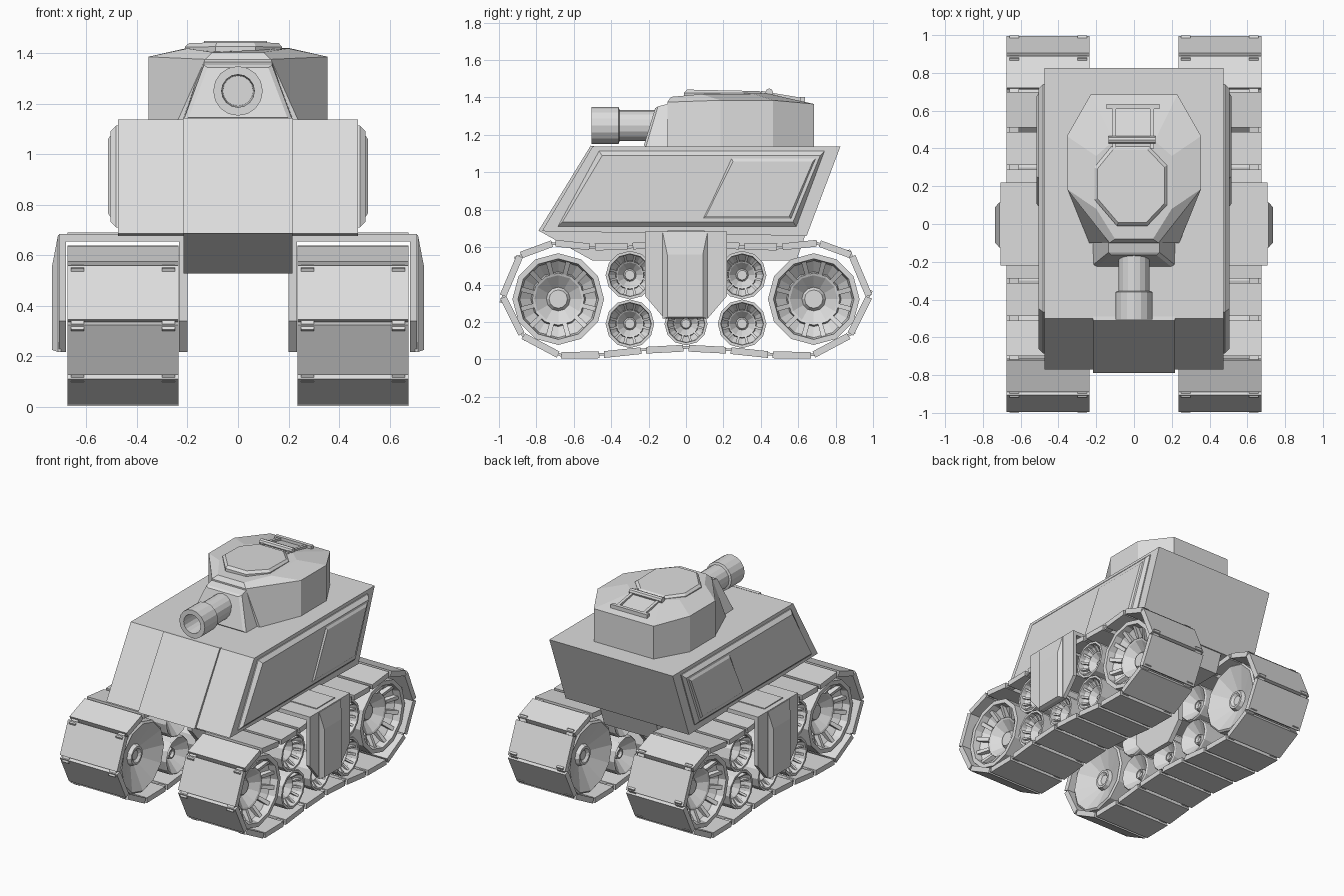
import bpy, bmesh, math
from mathutils import Vector

if "Cube" in bpy.data.objects:
    bpy.data.objects.remove(bpy.data.objects["Cube"])

grey = bpy.data.materials.new("light grey")
grey.diffuse_color = (0.72, 0.72, 0.72, 1)
grey.use_nodes = True
grey.node_tree.nodes["Principled BSDF"].inputs["Base Color"].default_value = grey.diffuse_color


def part(name, shells, mirror=False):
    """Each shell is a list of rings with equal point counts, skinned and capped."""
    bm = bmesh.new()
    for rings in shells:
        vs = [[bm.verts.new(p) for p in ring] for ring in rings]
        n = len(vs[0])
        for a, b in zip(vs, vs[1:]):
            for i in range(n):
                j = (i + 1) % n
                bm.faces.new((a[i], a[j], b[j], b[i]))
        bm.faces.new(vs[0])
        bm.faces.new(vs[-1])
    bmesh.ops.recalc_face_normals(bm, faces=bm.faces[:])
    me = bpy.data.meshes.new(name)
    bm.to_mesh(me)
    bm.free()
    me.materials.append(grey)
    ob = bpy.data.objects.new(name, me)
    bpy.context.collection.objects.link(ob)
    if mirror:
        ob.modifiers.new("Mirror", 'MIRROR')
    return ob


def side(profile, x):
    return [(x, y, z) for y, z in profile]


def prism(profile, x0, x1):
    return [side(profile, x0), side(profile, x1)]


def box(x0, x1, y0, y1, z0, z1):
    return prism([(y0, z0), (y1, z0), (y1, z1), (y0, z1)], x0, x1)


def sym(half):
    """Close a left-right symmetric ring from its +x half."""
    return half + [(-x, y, z) for x, y, z in reversed(half)]


def inset(profile, d):
    cy = sum(p[0] for p in profile) / len(profile)
    cz = sum(p[1] for p in profile) / len(profile)
    hy = max(abs(p[0] - cy) for p in profile)
    hz = max(abs(p[1] - cz) for p in profile)
    return [(cy + (y - cy) * (1 - d / hy), cz + (z - cz) * (1 - d / hz)) for y, z in profile]


# Hull, centre nose strip and keel
part("hull", [prism([(-.77, .685), (-.50, 1.137), (.825, 1.137), (.645, .66)], -.475, .475)])
part("nose_strip", [prism([(-.79, .685), (-.51, 1.142), (-.49, 1.139), (-.65, .69)], -.217, .217)])
part("keel", [prism([(-.788, .688), (-.5, .528), (.59, .528), (.64, .67), (.4, .75), (-.6, .75)],
                    -.216, .216)])

# Raised side armour with the rear door
armour = [(-.685, .71), (-.465, 1.113), (.74, 1.113), (.59, .71)]
part("side_armour", [[side(armour, .47), side(armour, .482), side(inset(armour, .024), .505)]], True)
door = [(.085, .745), (.24, 1.08), (.70, 1.08), (.565, .745)]
part("side_door", [[side(door, .50), side(inset(door, .022), .515)]], True)

# Turret body with sloped roof
part("turret", [[
    sym([(.24, -.10, 1.13), (.355, .185, 1.13), (.355, .465, 1.13), (.23, .685, 1.13)]),
    sym([(.13, -.10, 1.375), (.355, .185, 1.385), (.355, .465, 1.385), (.23, .685, 1.365)]),
    sym([(.10, -.08, 1.403), (.20, .08, 1.418), (.20, .36, 1.42), (.11, .44, 1.42)])]])

# Gun mantlet with a raised front face
part("mantlet", [[
    [(-.22, -.02, 1.135), (.22, -.02, 1.135), (.135, -.02, 1.385), (-.135, -.02, 1.385)],
    [(-.215, -.215, 1.135), (.215, -.215, 1.135), (.135, -.15, 1.352), (-.135, -.15, 1.352)],
    [(-.195, -.225, 1.145), (.195, -.225, 1.145), (.12, -.165, 1.342), (-.12, -.165, 1.342)]]])

# Gun barrel with muzzle collar and open bore
def circle_y(r, y, n=16):
    return [(r * math.cos(2 * math.pi * i / n), y, 1.25 + r * math.sin(2 * math.pi * i / n))
            for i in range(n)]

part("gun", [[circle_y(r, y) for r, y in
              [(.083, -.1), (.083, -.355), (.098, -.36), (.098, -.505), (.065, -.505), (.06, -.3)]]])

# Roof hatch, its hinge arms and cross bars
def hatch_ring(s, z0, z1):
    pts = [(.09, .41), (.185, .31), (.185, .10), (.08, -.01),
           (-.08, -.01), (-.2, .13), (-.2, .30), (-.11, .41)]
    return [(x * s - .01, .2 + (y - .2) * s, z0 + (z1 - z0) * (y + .01) / .42) for x, y in pts]

part("hatch", [[hatch_ring(1, 1.395, 1.405), hatch_ring(1, 1.425, 1.422), hatch_ring(.92, 1.442, 1.434)]])
arm = [(.40, 1.41), (.40, 1.435), (.62, 1.398), (.62, 1.375)]
part("hatch_hinge", [
    prism(arm, -.115, -.095), prism(arm, .085, .105),
    box(-.145, .135, .61, .635, 1.372, 1.402),
    [[(x, .445 + .02 * math.cos(a * math.pi / 4), 1.428 + .02 * math.sin(a * math.pi / 4))
      for a in range(8)] for x in (-.135, .115)]])

# Track links laid along a closed path (outer surface), front half mirrored from the rear
rear = [(.10, .638), (.30, .622), (.50, .618), (.71, .64), (.90, .57), (1.0, .335),
        (.89, .115), (.68, .003), (.45, .006), (.225, .03)]
path = rear + [(0, .042)] + [(-y, z) for y, z in reversed(rear)]
links = []
for a, b in zip(path, path[1:] + path[:1]):
    a, b = Vector(a), Vector(b)
    d = (b - a).normalized()
    n = Vector((d.y, -d.x)) * .036
    a2, b2 = a + d * .012, b - d * .012
    taper = d * .003
    links.append(prism([a2, b2, b2 + n - taper, a2 + n + taper], .235, .675))
    # Hinge bars across the joint, near both edges
    c = a + n * .6
    w = d * .026
    for x0, x1 in ((.25, .30), (.61, .66)):
        links.append(prism([c - w - n * .2, c + w - n * .2, c + w + n * .2, c - w + n * .2], x0, x1))
part("track", links, True)

# Wheels: deep turned dish with twelve sloping spokes
def wheel(name, cy, cz, r, n=12):
    k = .5 + .5 * r / .245
    out = .635
    prof = [(.315, .13), (.30, .2), (.30, .26), (.325, .3), (.255, .95), (.265, 1), (out, 1),
            (out, .88), (out - .05 * k, .84), (out - .10 * k, .6), (out - .07 * k, .57),
            (out - .075 * k, .52), (out - .13 * k, .26), (out - .11 * k, .2)]
    shells = [[[(x, cy + r * f * math.cos(2 * math.pi * i / n), cz + r * f * math.sin(2 * math.pi * i / n))
                for i in range(n)] for x, f in prof]]

    def at(x, rr, t, i):
        a = 2 * math.pi * (i + .5) / n
        return (x, cy + r * (rr * math.cos(a) - t * math.sin(a)),
                cz + r * (rr * math.sin(a) + t * math.cos(a)))

    for i in range(n):
        shells.append([[at(x0, .55, -.05, i), at(x0, .55, .05, i), at(x1, .87, .055, i), at(x1, .87, -.055, i)]
                       for x0, x1 in ((out - .12 * k, out - .08 * k), (out - .065 * k, out - .012 * k))])
    part(name, shells, True)


for tag, s in (("front", -1), ("rear", 1)):
    wheel(tag + "_drive_wheel", s * .683, .322, .245)
    wheel(tag + "_upper_roller", s * .30, .45, .13)
    wheel(tag + "_lower_roller", s * .30, .19, .13)
wheel("middle_roller", 0, .19, .115)

# Suspension bracket straddling each track
plate = [(-.22, .683), (-.22, .34), (-.115, .217), (.115, .217), (.22, .34), (.22, .683)]
ridge = [(-.125, .68), (-.125, .217), (.115, .217), (.115, .68)]
ridge_top = [(-.10, .56), (-.10, .225), (.09, .225), (.09, .56)]
part("bracket", [
    prism(plate, .68, .708),
    prism(plate, .2, .234),
    box(.2, .708, -.22, .22, .655, .683),
    box(.3, .675, -.1, .1, .67, .689),
    [side(ridge, .70), side(ridge, .712), side(ridge_top, .735)]], True)
